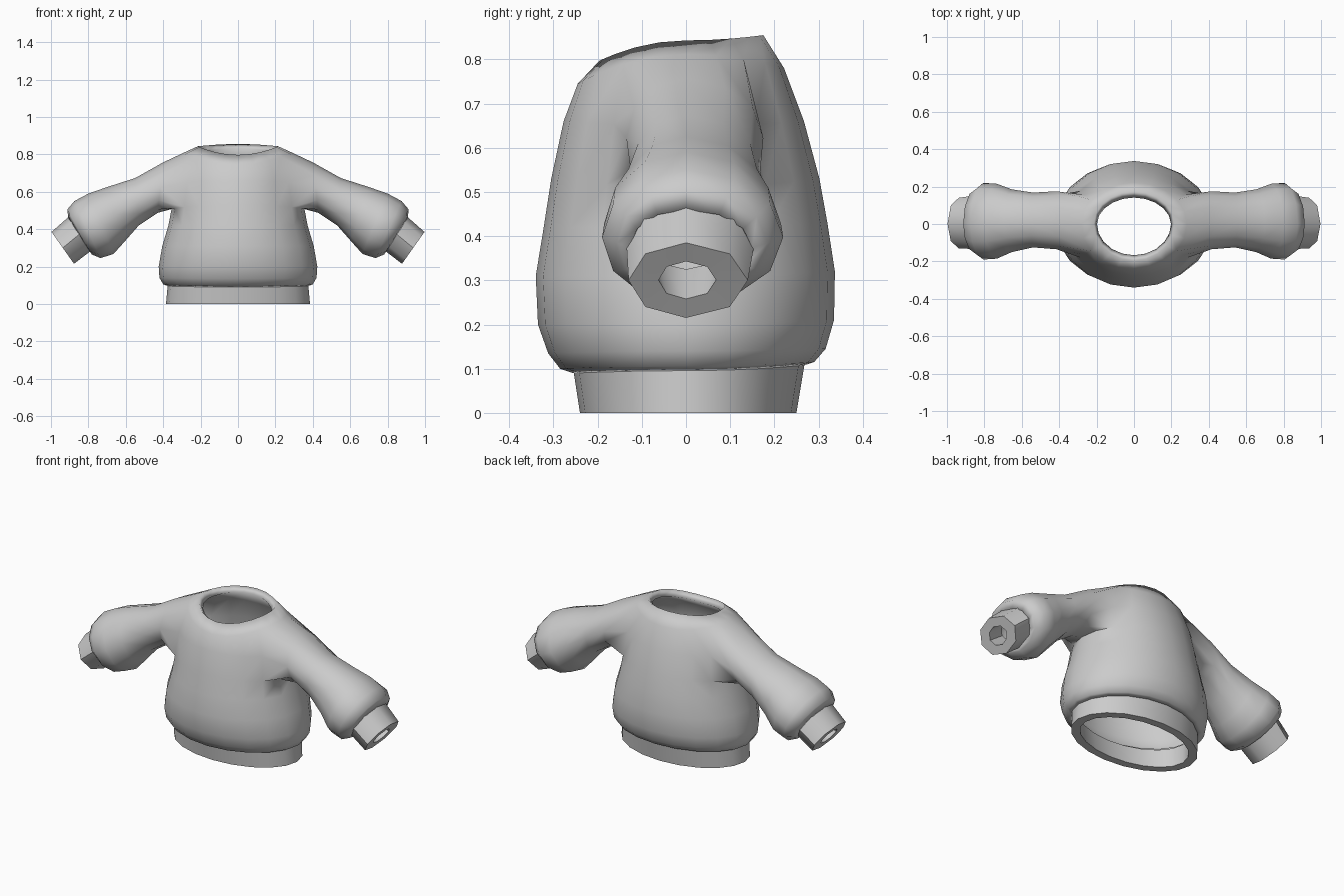
import bpy, bmesh, math

if "Cube" in bpy.data.objects:
    bpy.data.objects.remove(bpy.data.objects["Cube"])

wool = bpy.data.materials.new("grey wool")
wool.diffuse_color = (0.6, 0.6, 0.6, 1)
wool.use_nodes = True
wool.node_tree.nodes["Principled BSDF"].inputs["Base Color"].default_value = wool.diffuse_color


def finish(name, bm, angle=50):
    mesh = bpy.data.meshes.new(name)
    bm.to_mesh(mesh)
    bm.free()
    mesh.materials.append(wool)
    ob = bpy.data.objects.new(name, mesh)
    bpy.context.collection.objects.link(ob)
    bpy.ops.object.select_all(action='DESELECT')
    ob.select_set(True)
    bpy.context.view_layer.objects.active = ob
    bpy.ops.object.shade_smooth_by_angle(angle=math.radians(angle))
    return ob


def side(s, front, back):
    """Scale a sine by the front or the back half depth."""
    return s * (back if s > 0 else -front)


def body_point(row, a):
    zf, zs, zb, rx, yf, yb = row
    s = math.sin(a)
    z = zs + ((zb if s > 0 else zf) - zs) * s * s
    return (rx * math.cos(a), side(s, yf, yb), z)


def sleeve_ring(bm, top, bottom, yf, yb, n):
    """Ring around the arm, starting at its top and turning to the back."""
    verts = []
    for k in range(n):
        a = 2 * math.pi * k / n
        c, s = (1 + math.cos(a)) / 2, math.sin(a)
        x = bottom[0] + (top[0] - bottom[0]) * c
        z = bottom[1] + (top[1] - bottom[1]) * c
        verts.append(bm.verts.new((x, side(s, yf, yb), z)))
    return verts


def bridge(bm, a, b):
    n = len(a)
    for k in range(n):
        m = (k + 1) % n
        bm.faces.new((a[k], b[k], b[m], a[m]))


# Body rows: height at front, side, back; half width; front y; back y
ROWS = [
    (.09, .095, .108, .375, -.255, .268),
    (.10, .105, .115, .400, -.285, .290),
    (.135, .14, .145, .420, -.312, .316),
    (.20, .20, .21, .424, -.335, .335),
    (.31, .31, .32, .405, -.340, .337),
    (.42, .42, .43, .372, -.322, .320),
    (.53, .51, .53, .355, -.305, .302),
    (.66, .65, .66, .335, -.277, .267),
    (.745, .812, .78, .283, -.245, .222),
    (.797, .843, .855, .215, -.196, .175),
]
# Sleeve rings: top (x, z), bottom (x, z), front y, back y
SLEEVE = [
    ((.40, .757), (.43, .487), -.135, .175),
    ((.55, .673), (.53, .420), -.125, .168),
    ((.70, .625), (.605, .335), -.150, .185),
    ((.80, .590), (.665, .268), -.185, .215),
    ((.875, .550), (.735, .245), -.190, .220),
    ((.913, .505), (.782, .265), -.155, .185),
    ((.907, .460), (.797, .287), -.128, .150),
]

# Right half of the jumper: body shell with the sleeve grown from its armhole
bm = bmesh.new()
grid = [[bm.verts.new(body_point(r, math.radians(-90 + 18 * j)))
         for j in range(11)] for r in ROWS]
for j in (0, 10):
    for row in grid:
        row[j].co.x = 0
for i in range(len(ROWS) - 1):
    for j in range(10):
        if i in (6, 7) and 3 <= j < 7:      # armhole
            continue
        bm.faces.new((grid[i][j], grid[i][j + 1], grid[i + 1][j + 1], grid[i + 1][j]))
hole = [grid[8][5], grid[8][6], grid[8][7], grid[7][7], grid[6][7], grid[6][6],
        grid[6][5], grid[6][4], grid[6][3], grid[7][3], grid[8][3], grid[8][4]]
for spec in SLEEVE:
    ring = sleeve_ring(bm, *spec, 12)
    bridge(bm, hole, ring)
    hole = ring
bmesh.ops.delete(bm, geom=[v for v in bm.verts if not v.link_faces], context='VERTS')
jumper = finish("jumper_body", bm, 75)
mirror = jumper.modifiers.new("mirror", 'MIRROR')
mirror.merge_threshold = 0.001
thick = jumper.modifiers.new("thickness", 'SOLIDIFY')
thick.thickness = 0.04
thick.offset = -1
# keep the sharp-edge smoothing after the mirror and thickness
for mod in list(jumper.modifiers):
    if mod.type == 'NODES':
        jumper.modifiers.move(jumper.modifiers.find(mod.name), len(jumper.modifiers) - 1)

# Hem band: outer wall, bottom rim, inner wall
bm = bmesh.new()
bands = [(.11, .11, .12, .375, -.257, .270), (0, 0, 0, .385, -.24, .25),
         (0, 0, 0, .335, -.195, .205), (.11, .11, .12, .335, -.215, .228)]
rings = [[bm.verts.new(body_point(r, math.radians(18 * k))) for k in range(20)]
         for r in bands]
for a, b in zip(rings, rings[1:]):
    bridge(bm, a, b)
finish("hem_band", bm)

# Cuffs: outer wall, end rim, inner wall
for name, sign in (("cuff_right", 1), ("cuff_left", -1)):
    bm = bmesh.new()
    specs = [((.895, .475), (.775, .292), -.135, .155),
             ((.997, .385), (.877, .215), -.130, .140),
             ((.966, .343), (.906, .258), -.062, .068),
             ((.870, .420), (.805, .325), -.080, .090)]
    rings = [sleeve_ring(bm, *s, 8) for s in specs]
    for a, b in zip(rings, rings[1:]):
        bridge(bm, a, b)
    if sign < 0:
        for v in bm.verts:
            v.co.x *= -1
        bmesh.ops.reverse_faces(bm, faces=bm.faces[:])
    finish(name, bm, 50)
